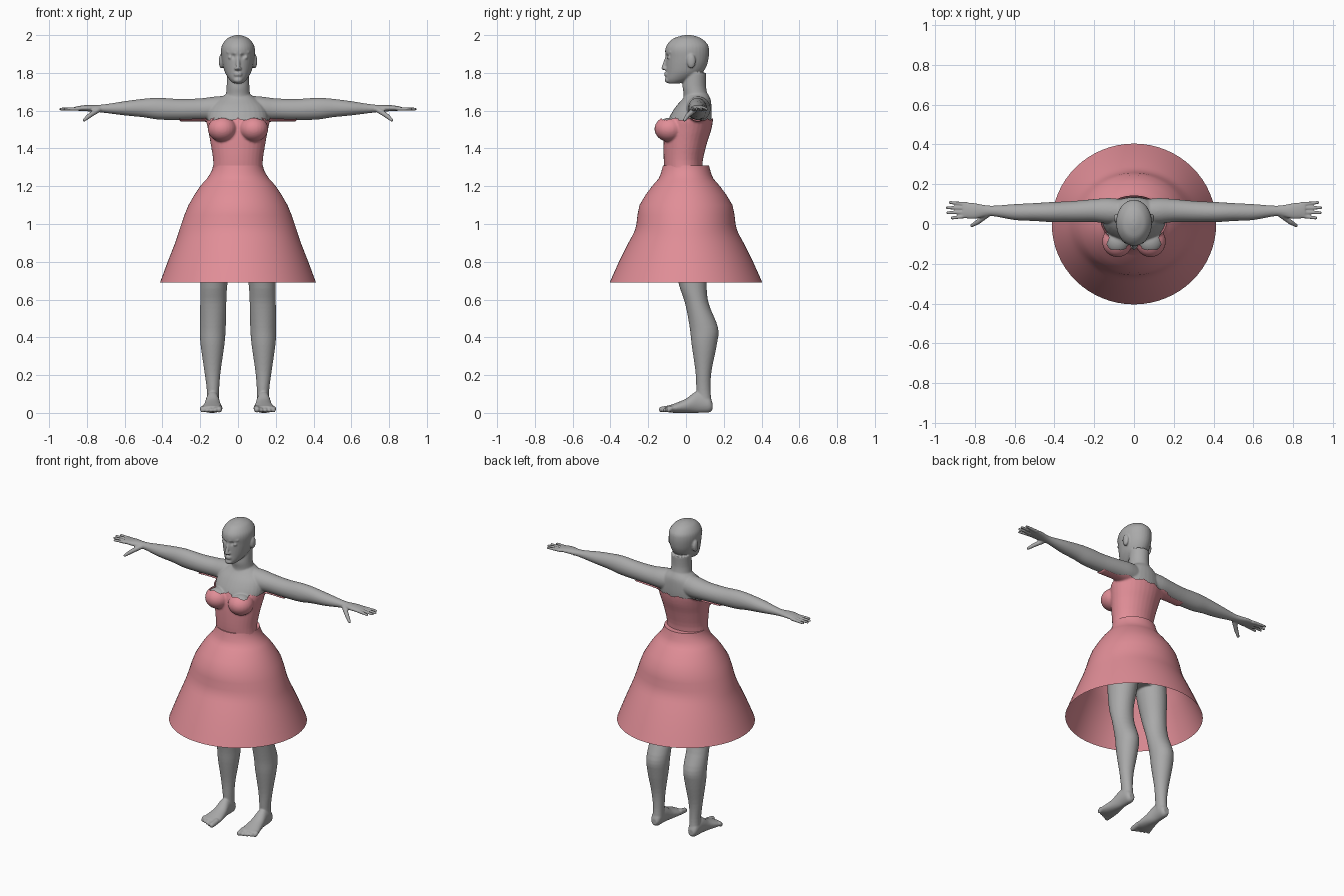
import bpy, bmesh, math
from mathutils import Vector, Matrix

if "Cube" in bpy.data.objects:
    bpy.data.objects.remove(bpy.data.objects["Cube"])


def material(name, rgb):
    m = bpy.data.materials.new(name)
    m.use_nodes = True
    m.diffuse_color = (*rgb, 1)
    m.node_tree.nodes["Principled BSDF"].inputs["Base Color"].default_value = (*rgb, 1)
    return m


GREY = material("grey skin", (0.4, 0.4, 0.4))
PINK = material("pink cloth", (0.75, 0.27, 0.31))


def spline(rings, steps):
    """Catmull-Rom interpolation between the given rings."""
    out = []
    for i in range(len(rings) - 1):
        p = [rings[max(0, min(len(rings) - 1, i + k))] for k in (-1, 0, 1, 2)]
        for j in range(steps):
            t = j / steps
            out.append([b + t / 2 * (c - a + t * (2 * a - 5 * b + 4 * c - d + t * (3 * (b - c) + d - a)))
                        for a, b, c, d in zip(*p)])
    return out + [list(rings[-1])]


def loft(bm, axis, rings, side=1, grow=0, sides=32, steps=4, caps=True):
    """Elliptical rings (position, low, high, low, high) strung along an axis."""
    rows = []
    for t, a0, a1, b0, b1 in spline(rings, steps):
        row = []
        for k in range(sides):
            ang = math.tau * k / sides
            a = (a0 + a1) / 2 + ((a1 - a0) / 2 + grow) * math.cos(ang)
            b = (b0 + b1) / 2 + ((b1 - b0) / 2 + grow) * math.sin(ang)
            x, y, z = {"x": (t, a, b), "y": (a, t, b), "z": (a, b, t)}[axis]
            row.append(bm.verts.new((x * side, y, z)))
        rows.append(row)
    faces = [bm.faces.new((r[k], r[(k + 1) % sides], q[(k + 1) % sides], q[k]))
             for r, q in zip(rows, rows[1:]) for k in range(sides)]
    if caps:
        faces += [bm.faces.new(rows[0][::-1]), bm.faces.new(rows[-1])]
    bmesh.ops.recalc_face_normals(bm, faces=faces)


def ball(bm, centre, radii):
    mat = Matrix.Translation(centre) @ Matrix.Diagonal((*radii, 1))
    bmesh.ops.create_uvsphere(bm, u_segments=24, v_segments=16, radius=1, matrix=mat)


def capsule(bm, p, q, r0, r1):
    """Rounded tapering rod from p to q."""
    p, q = Vector(p), Vector(q)
    turn = (q - p).to_track_quat("Z", "Y")
    for v in bmesh.ops.create_uvsphere(bm, u_segments=16, v_segments=12, radius=1)["verts"]:
        top = v.co.z > 0.01
        v.co = turn @ (v.co * (r1 if top else r0)) + (q if top else p)


def make(name, bm, mat, voxel=0):
    """Turn a bmesh into an object, fusing its pieces when a voxel size is given."""
    me = bpy.data.meshes.new(name)
    bm.to_mesh(me)
    bm.free()
    ob = bpy.data.objects.new(name, me)
    bpy.context.scene.collection.objects.link(ob)
    if voxel:
        mod = ob.modifiers.new("fuse", "REMESH")
        mod.mode, mod.voxel_size = "VOXEL", voxel
        mod = ob.modifiers.new("soften", "SMOOTH")
        mod.factor, mod.iterations = 0.5, 4
        deps = bpy.context.evaluated_depsgraph_get()
        fused = bpy.data.meshes.new_from_object(ob.evaluated_get(deps))
        ob.modifiers.clear()
        ob.data = fused
    ob.data.materials.clear()
    ob.data.materials.append(mat)
    ob.data.shade_smooth()
    return ob


def mirrored(rows):
    """Rows (z, half width, back, front) to symmetric rings."""
    return [(z, -w, w, y0, y1) for z, w, y0, y1 in rows]


TORSO = mirrored([
    (.88, .13, -.05, .11), (1.05, .17, -.08, .13), (1.2, .145, -.09, .1), (1.31, .122, -.107, .078),
    (1.42, .135, -.11, .1), (1.5, .15, -.105, .125), (1.56, .16, -.09, .135),
    (1.62, .145, -.055, .135), (1.66, .105, -.02, .13), (1.69, .06, 0, .115)])
NECK = mirrored([(1.63, .075, -.02, .125), (1.68, .065, -.012, .115), (1.73, .06, -.018, .106),
                 (1.8, .06, -.01, .108)])
HEAD = mirrored([
    (1.745, .025, -.095, -.03), (1.765, .046, -.106, .03), (1.8, .068, -.105, .085),
    (1.84, .08, -.106, .11), (1.88, .087, -.107, .12), (1.92, .09, -.11, .122),
    (1.95, .083, -.1, .115), (1.98, .06, -.07, .085), (1.995, .03, -.03, .05), (2, .012, -.005, .025)])
ARM = [(.03, 0, .12, 1.54, 1.68), (.12, 0, .13, 1.545, 1.675), (.2, .01, .125, 1.55, 1.665),
       (.31, .01, .115, 1.55, 1.662), (.42, .01, .11, 1.553, 1.668), (.5, .015, .105, 1.565, 1.663),
       (.6, .02, .1, 1.575, 1.65), (.72, .04, .092, 1.59, 1.632), (.8, .025, .105, 1.597, 1.63),
       (.86, .03, .108, 1.6, 1.622)]
LEG = [(1, .01, .18, -.07, .13), (.85, .025, .2, -.065, .125), (.69, .055, .2, -.04, .11),
       (.58, .062, .2, -.005, .12), (.45, .065, .202, .02, .17), (.36, .072, .198, .03, .163),
       (.22, .092, .178, .05, .135), (.12, .1, .165, .055, .13), (.05, .1, .165, .06, .137)]
FOOT = [(.14, .115, .152, .015, .055), (.12, .103, .165, .002, .09), (.06, .1, .17, 0, .115),
        (0, .09, .18, 0, .075), (-.06, .082, .195, 0, .05), (-.1, .086, .198, .004, .036)]

# Body, head and limbs fused into one skin
bm = bmesh.new()
for rings in (TORSO, NECK, HEAD):
    loft(bm, "z", rings)
for s in (1, -1):
    loft(bm, "x", ARM, s)
    loft(bm, "z", LEG, s)
    loft(bm, "y", FOOT, s)
    ball(bm, (s * .083, -.085, 1.503), (.066, .07, .06))
    # Ears, lids, brows and nostrils
    ball(bm, (s * .088, .028, 1.862), (.014, .023, .038))
    ball(bm, (s * .036, -.089, 1.882), (.017, .013, .01))
    capsule(bm, (s * .015, -.103, 1.903), (s * .055, -.083, 1.91), .008, .006)
    ball(bm, (s * .011, -.11, 1.822), (.009, .012, .008))
    # Fingers and thumb
    for k in range(4):
        tip = (.915, .937, .94, .925)[k]
        capsule(bm, (s * .84, .04 + .02 * k, 1.61), (s * tip, .03 + .026 * k, 1.608), .0105, .008)
    capsule(bm, (s * .74, .045, 1.605), (s * .785, .01, 1.575), .015, .013)
    capsule(bm, (s * .785, .01, 1.575), (s * .815, -.008, 1.55), .013, .009)
    # Toes, the big one innermost
    for k in range(5):
        x, r = .1 + .022 * k, (.016 if k == 0 else .012)
        capsule(bm, (s * x, -.08, .024), (s * x, -.128 + .009 * k, r + .002), r + .002, r)
# Nose, lips and chin
capsule(bm, (0, -.1, 1.885), (0, -.119, 1.826), .009, .012)
for z in (1.788, 1.798):
    ball(bm, (0, -.104, z), (.022, .012, .006))
ball(bm, (0, -.095, 1.762), (.024, .018, .016))
body = make("body", bm, GREY, .005)

# Eye sockets pressed softly into the face
for v in body.data.vertices:
    if v.co.y < -.05 and v.co.z > 1.8:
        d2 = (abs(v.co.x) - .026) ** 2 + (v.co.z - 1.888) ** 2
        v.co.y += .009 * math.exp(-d2 / .012 ** 2)

# Strapless bodice with ragged upper edge and underarm strips
bm = bmesh.new()
loft(bm, "z", TORSO[2:9], grow=.009)
for s in (1, -1):
    loft(bm, "x", ARM[:4], s, grow=.008)
    ball(bm, (s * .083, -.087, 1.503), (.077, .08, .068))
bodice = make("bodice", bm, PINK, .006)
bm = bmesh.new()
bm.from_mesh(bodice.data)
doomed = []
for f in bm.faces:
    c = f.calc_center_median()
    edge = 1.556 + .005 * math.sin(11 * math.atan2(c.y, c.x)) - .03 * max(0, abs(c.x) - .16)
    if c.z > edge or c.z < 1.29:
        doomed.append(f)
bmesh.ops.delete(bm, geom=doomed, context="FACES")
bm.to_mesh(bodice.data)
bm.free()

# Open bell skirt
SKIRT = [(1.31, .132, .122), (1.28, .14, .13), (1.24, .165, .145), (1.2, .2, .18), (1.1, .262, .246),
         (1, .3, .262), (.95, .316, .278), (.9, .333, .305), (.8, .372, .355), (.69, .413, .404)]
bm = bmesh.new()
loft(bm, "z", [(z, -a, a, -b, b) for z, a, b in SKIRT], sides=64, steps=2, caps=False)
make("skirt", bm, PINK)

# Narrow ledge closing the skirt at the waist
bm = bmesh.new()
loft(bm, "z", [(1.31, -.132, .132, -.122, .122), (1.309, -.11, .11, -.1, .07)],
     sides=64, steps=1, caps=False)
make("waist_ledge", bm, PINK)
